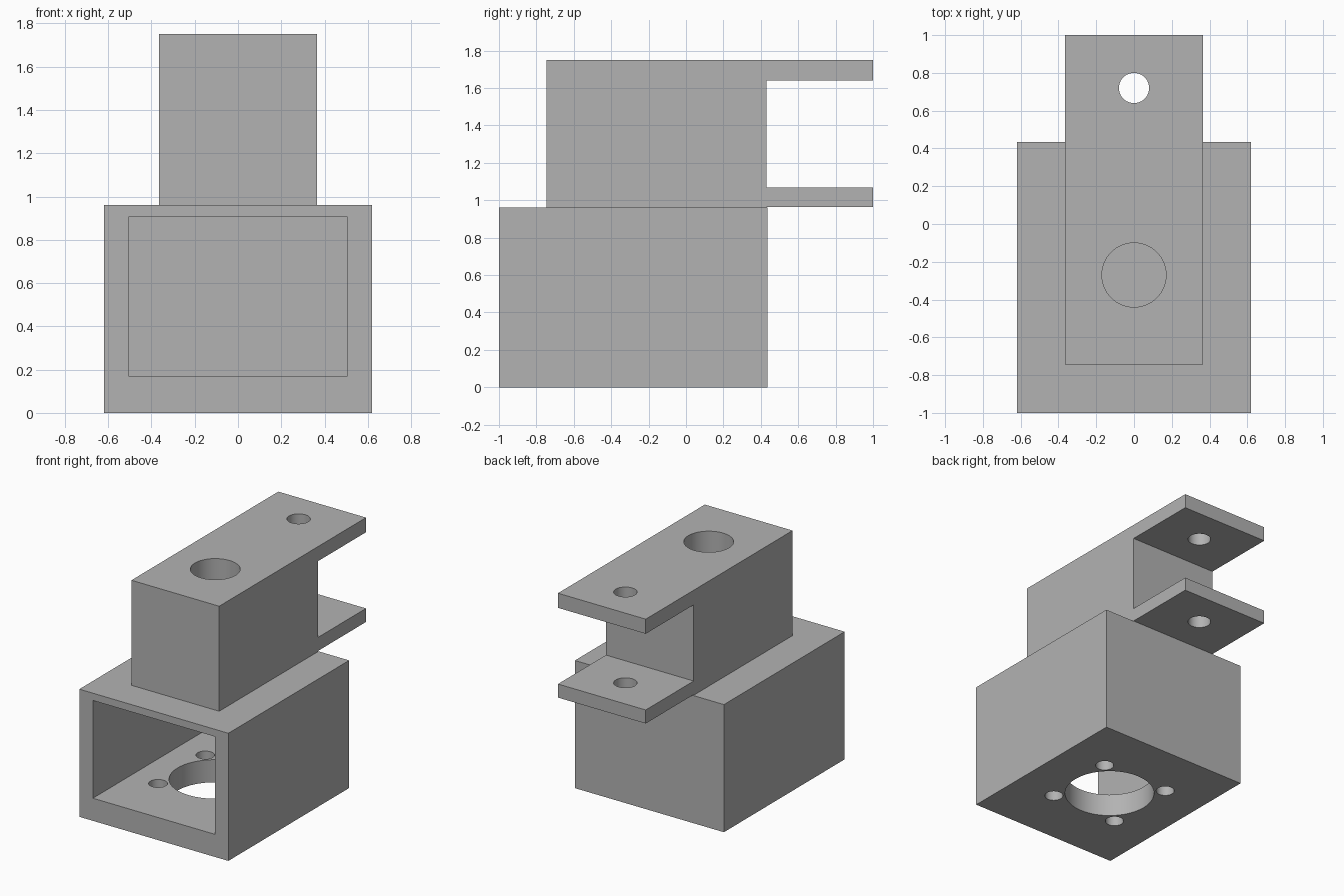
import bpy
import bmesh
from mathutils import Matrix, Vector

cube = bpy.data.objects.get("Cube")
if cube:
    bpy.data.objects.remove(cube, do_unlink=True)

grey = bpy.data.materials.new("plain grey")
grey.use_nodes = True
GREY = (0.45, 0.45, 0.45, 1)
grey.diffuse_color = GREY
grey.node_tree.nodes["Principled BSDF"].inputs["Base Color"].default_value = GREY


def add_object(name, bm):
    bmesh.ops.recalc_face_normals(bm, faces=bm.faces)
    mesh = bpy.data.meshes.new(name)
    bm.to_mesh(mesh)
    bm.free()
    mesh.materials.append(grey)
    obj = bpy.data.objects.new(name, mesh)
    bpy.context.collection.objects.link(obj)
    return obj


def box(name, low, high):
    low, high = Vector(low), Vector(high)
    bm = bmesh.new()
    place = Matrix.Translation((low + high) / 2) @ Matrix.Diagonal((*(high - low), 1))
    bmesh.ops.create_cube(bm, size=1, matrix=place)
    return add_object(name, bm)


def cylinder(name, x, y, radius, bottom, top):
    bm = bmesh.new()
    bmesh.ops.create_cone(bm, cap_ends=True, segments=64, radius1=radius, radius2=radius,
                          depth=top - bottom,
                          matrix=Matrix.Translation((x, y, (top + bottom) / 2)))
    return add_object(name, bm)


def extrude_across(name, profile, half_width):
    """Extrude a y-z outline along x."""
    bm = bmesh.new()
    face = bm.faces.new([bm.verts.new((-half_width, y, z)) for y, z in profile])
    new = bmesh.ops.extrude_face_region(bm, geom=[face])["geom"]
    bmesh.ops.translate(bm, vec=(2 * half_width, 0, 0),
                        verts=[v for v in new if isinstance(v, bmesh.types.BMVert)])
    return add_object(name, bm)


def cut(target, cutters):
    for cutter in cutters:
        cutter.hide_render = True
        cutter.hide_viewport = True
        mod = target.modifiers.new(cutter.name, "BOOLEAN")
        mod.operation = "DIFFERENCE"
        mod.solver = "EXACT"
        mod.object = cutter
    # Bake the cuts, then discard the cutters
    graph = bpy.context.evaluated_depsgraph_get()
    mesh = bpy.data.meshes.new_from_object(target.evaluated_get(graph))
    target.modifiers.clear()
    target.data = mesh
    for cutter in cutters:
        bpy.data.objects.remove(cutter, do_unlink=True)
    bpy.ops.object.select_all(action="DESELECT")
    target.select_set(True)
    bpy.context.view_layer.objects.active = target
    bpy.ops.object.shade_smooth_by_angle()


AXIS_Y = -0.27   # shared centre of the shaft bore and mounting holes
BASE_TOP = 0.96

# Lower housing, open at the front, with a bored floor
housing = box("housing", (-0.62, -1, 0), (0.62, 0.435, BASE_TOP))
cutters = [
    box("cavity_cutter", (-0.507, -1.2, 0.17), (0.507, 0.33, 0.905)),
    cylinder("floor_bore_cutter", 0, AXIS_Y, 0.315, -0.1, 0.3),
]
for sx in (-1, 1):
    for sy in (-1, 1):
        cutters.append(cylinder("screw_hole_cutter", sx * 0.28, AXIS_Y + sy * 0.28,
                                0.064, -0.1, 0.3))
cut(housing, cutters)

# Upper block with two rear flanges
tower = extrude_across("upper_block", [
    (-0.745, BASE_TOP), (0.43, BASE_TOP), (0.43, 0.965), (1, 0.965), (1, 1.067),
    (0.43, 1.067), (0.43, 1.64), (1, 1.64), (1, 1.75), (-0.745, 1.75)], 0.365)
cut(tower, [
    cylinder("top_bore_cutter", 0, AXIS_Y, 0.17, BASE_TOP + 0.001, 1.9),
    cylinder("pin_hole_cutter", 0, 0.72, 0.08, 0.8, 1.9),
])
